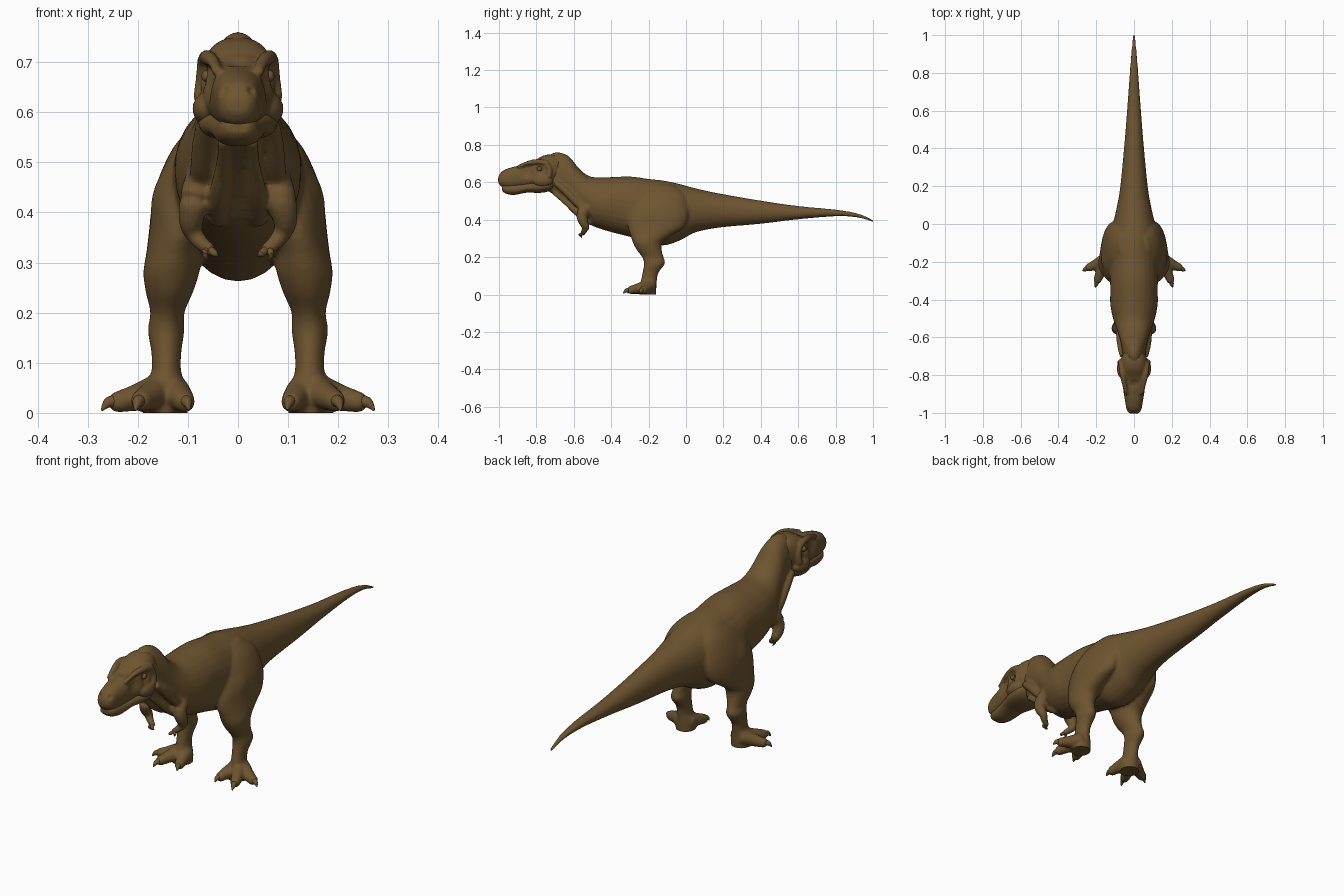
import bpy, bmesh, math
from mathutils import Vector

if "Cube" in bpy.data.objects:
    bpy.data.objects.remove(bpy.data.objects["Cube"])

hide = bpy.data.materials.new("brown hide")
hide.use_nodes = True
hide.diffuse_color = (0.156, 0.09, 0.03, 1)
hide.node_tree.nodes["Principled BSDF"].inputs["Base Color"].default_value = hide.diffuse_color
hide.roughness = 0.8


def smooth_rows(rows, steps=4):
    """Catmull-Rom through rows of numbers."""
    out = []
    for i in range(len(rows) - 1):
        a, b, c, d = (rows[min(max(k, 0), len(rows) - 1)] for k in range(i - 1, i + 3))
        for s in range(steps):
            t = s / steps
            out.append([0.5 * (2 * q + (r - p) * t + (2 * p - 5 * q + 4 * r - w) * t * t
                        + (3 * q - p - 3 * r + w) * t ** 3) for p, q, r, w in zip(a, b, c, d)])
    return out + [list(rows[-1])]


def skin(bm, rings, sides=28, power=1.0):
    """Closed skin over rings given as (centre, u axis, v axis)."""
    def curve(v):
        return math.copysign(abs(v) ** power, v)
    loops = []
    for c, u, v in rings:
        angles = [2 * math.pi * k / sides for k in range(sides)]
        loops.append([bm.verts.new(c + u * curve(math.cos(a)) + v * curve(math.sin(a))) for a in angles])
    faces = [bm.faces.new(loops[0]), bm.faces.new(loops[-1])]
    for p, q in zip(loops, loops[1:]):
        faces += [bm.faces.new((p[k], p[k - 1], q[k - 1], q[k])) for k in range(sides)]
    bmesh.ops.recalc_face_normals(bm, faces=faces)


def hull(bm, rows, power=1.0):
    """Lengthwise form: rows of y, bottom, top, half width."""
    skin(bm, [(Vector((0, y, (lo + hi) / 2)), Vector((w, 0, 0)), Vector((0, 0, (hi - lo) / 2)))
              for y, lo, hi, w in smooth_rows(rows)], power=power)


def column(bm, rows, side):
    """Upright form: rows of z, front, back, inner, outer."""
    skin(bm, [(Vector((side * (i + o) / 2, (f + b) / 2, z)), Vector(((o - i) / 2, 0, 0)),
               Vector((0, (b - f) / 2, 0))) for z, f, b, i, o in smooth_rows(rows)])


def tube(bm, rows, side=1, sides=14):
    """Round limb: rows of x, y, z, radius."""
    rows = smooth_rows(rows)
    pts = [Vector((side * r[0], r[1], r[2])) for r in rows]
    rings = []
    for i, p in enumerate(pts):
        t = (pts[min(i + 1, len(pts) - 1)] - pts[max(i - 1, 0)]).normalized()
        u = t.cross(Vector((0.31, 0.2, 0.93))).normalized()
        rings.append((p, u * rows[i][3], t.cross(u) * rows[i][3]))
    skin(bm, rings, sides)


def ball(bm, centre, size, side=1):
    out = bmesh.ops.create_uvsphere(bm, u_segments=24, v_segments=14, radius=1)
    for v in out["verts"]:
        v.co = Vector((side * centre[0], centre[1], centre[2])) + Vector([a * b for a, b in zip(v.co, size)])


def finish(name, bm, voxel=0, relax=0, dents=()):
    mesh = bpy.data.meshes.new(name)
    bm.to_mesh(mesh)
    bm.free()
    ob = bpy.data.objects.new(name, mesh)
    bpy.context.collection.objects.link(ob)
    bpy.ops.object.select_all(action='DESELECT')
    ob.select_set(True)
    bpy.context.view_layer.objects.active = ob
    if voxel:
        fuse = ob.modifiers.new("fuse", 'REMESH')
        fuse.mode, fuse.voxel_size = 'VOXEL', voxel
        soft = ob.modifiers.new("soften", 'SMOOTH')
        soft.factor, soft.iterations = 0.5, relax
        for m in ("fuse", "soften"):
            bpy.ops.object.modifier_apply(modifier=m)
    # Press hollows in on both sides, and flatten the soles
    for centre, radius, depth in dents:
        moves = []
        for v in ob.data.vertices:
            d = (Vector((abs(v.co.x), v.co.y, v.co.z)) - Vector(centre)).length / radius
            if d < 1:
                moves.append((v, v.normal * depth * (1 - d * d) ** 2))
        for v, step in moves:
            v.co -= step
    for v in ob.data.vertices:
        v.co.z = max(v.co.z, 0)
    ob.data.materials.clear()
    ob.data.materials.append(hide)
    bpy.ops.object.shade_smooth_by_angle(angle=math.radians(50))
    return ob


# Trunk from neck to tail tip
body = bmesh.new()
hull(body, [(-.77, .57, .72, .045), (-.7, .53, .76, .058), (-.63, .48, .742, .07), (-.575, .43, .678, .085),
            (-.515, .375, .632, .107), (-.43, .342, .627, .125), (-.3, .308, .631, .132), (-.2, .28, .618, .13),
            (-.12, .262, .609, .125), (-.03, .29, .59, .118), (.05, .332, .568, .1), (.18, .358, .54, .075),
            (.4, .378, .502, .053), (.6, .402, .473, .037), (.8, .418, .454, .023), (.92, .411, .433, .014),
            (1.005, .385, .397, .006)])

LEG = [(.585, -.19, -.06, .0, .075), (.54, -.24, -.01, .02, .122), (.48, -.285, .01, .03, .154),
       (.42, -.308, .012, .045, .171), (.36, -.31, -.01, .055, .178), (.32, -.298, -.07, .07, .183),
       (.28, -.285, -.125, .077, .189), (.24, -.265, -.13, .09, .184), (.2, -.235, -.12, .107, .175),
       (.165, -.225, -.112, .107, .18), (.12, -.232, -.145, .113, .173), (.08, -.24, -.155, .113, .173),
       (.04, -.25, -.158, .1, .185), (-.01, -.25, -.16, .1, .187)]
# Each toe: root, knuckle, tip of flesh, tip of claw
TOES = {"inner": [(.13, -.2, .04), (.115, -.25, .03), (.107, -.28, .022), (.098, -.312, .006)],
        "middle": [(.15, -.2, .045), (.178, -.26, .032), (.193, -.295, .024), (.205, -.335, .005)],
        "outer": [(.155, -.19, .045), (.205, -.215, .03), (.238, -.23, .022), (.272, -.247, .005)]}

for side in (-1, 1):
    # Leg, toes and arm
    column(body, LEG, side)
    for toe in TOES.values():
        tube(body, [p + (r,) for p, r in zip(toe, (.036, .027, .022))], side)
        ball(body, toe[2], (.022, .022, .022), side)
    tube(body, [(.075, -.52, .47, .03), (.085, -.555, .43, .032), (.094, -.548, .385, .025),
                (.09, -.535, .362, .02), (.074, -.545, .34, .016), (.058, -.552, .327, .013)], side)
    ball(body, (.058, -.552, .327), (.014, .014, .014), side)
    # Neck and breast muscles
    tube(body, [(.06, -.7, .6, .016), (.068, -.64, .55, .022), (.075, -.57, .48, .022), (.08, -.5, .44, .02)], side)
    tube(body, [(.03, -.71, .545, .01), (.032, -.64, .49, .014), (.04, -.57, .43, .02), (.04, -.5, .385, .02)], side)
finish("body", body, .0065, 6, [((.11, -.33, .46), .1, .006), ((.17, -.2, .44), .06, -.005)])

# Skull with brows and cheeks
skull = bmesh.new()
hull(skull, [(-1.004, .598, .628, .02), (-.985, .576, .658, .038), (-.94, .566, .678, .047), (-.88, .568, .692, .057),
             (-.82, .572, .71, .067), (-.77, .58, .74, .074), (-.72, .59, .75, .07), (-.68, .61, .74, .055)], .85)
for side in (-1, 1):
    tube(skull, [(.04, -.9, .68, .01), (.052, -.84, .702, .014), (.062, -.79, .71, .015), (.066, -.74, .7, .016)], side)
    tube(skull, [(.066, -.745, .7, .016), (.07, -.73, .665, .015), (.074, -.735, .625, .016)], side)
    ball(skull, (.058, -.765, .607), (.033, .055, .034), side)
finish("skull", skull, .005, 4, [((.066, -.85, .657), .05, .013), ((.075, -.785, .67), .035, .014),
                                 ((.026, -.985, .642), .014, .008), ((0, -.85, .705), .035, .008)])

# Lower jaw
jaw = bmesh.new()
hull(jaw, [(-.985, .557, .58, .024), (-.965, .54, .59, .038), (-.92, .532, .592, .048), (-.85, .545, .6, .061),
           (-.79, .543, .61, .077), (-.74, .55, .62, .078), (-.71, .57, .61, .06)], .85)
finish("lower_jaw", jaw, .005, 3)

for side, word in ((-1, "right"), (1, "left")):
    # Eyes and claws
    eye = bmesh.new()
    ball(eye, (.062, -.783, .672), (.011, .013, .012), side)
    finish(word + "_eye", eye)
    for toe_name, toe in TOES.items():
        claw = bmesh.new()
        root, tip = Vector(toe[2]), Vector(toe[3])
        mid = root.lerp(tip, 0.6) + Vector((0, 0, .009))
        tube(claw, [(*root, .014), (*mid, .011), (*tip, .002)], side)
        finish(f"{word}_{toe_name}_toe_claw", claw)
    for k, tip in enumerate([(.04, -.562, .312), (.06, -.556, .303)]):
        claw = bmesh.new()
        tube(claw, [(.058, -.552, .327, .008), (tip[0] + .006, tip[1] - .006, .318, .007), (*tip, .001)], side)
        finish(f"{word}_finger_claw_{k}", claw)
